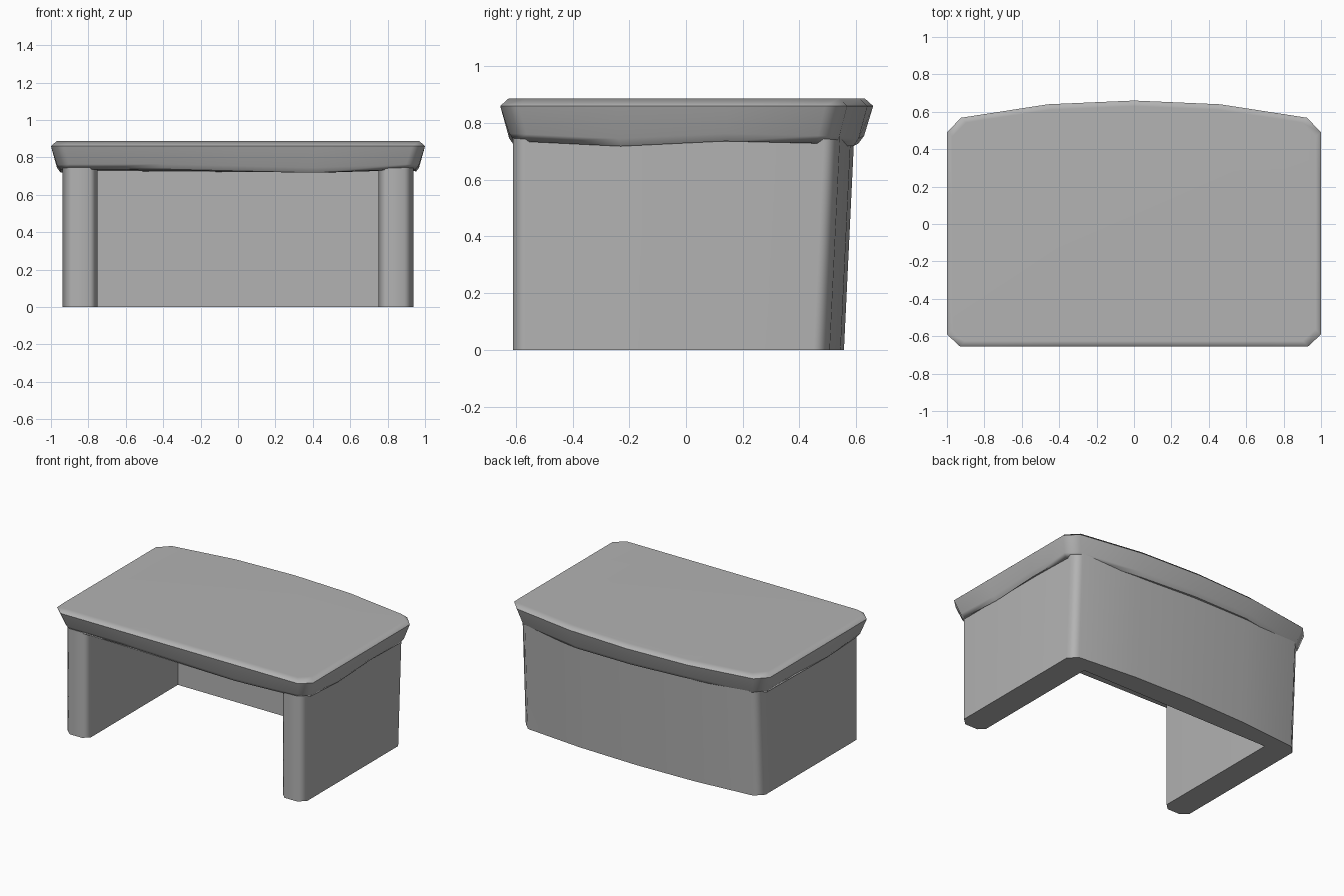
import bpy, bmesh
from math import sin, pi

old = bpy.data.objects.get("Cube")
if old:
    bpy.data.objects.remove(old)

GREY = (0.45, 0.45, 0.45, 1)
mat = bpy.data.materials.new("plain grey")
mat.use_nodes = True
mat.diffuse_color = GREY
mat.node_tree.nodes["Principled BSDF"].inputs["Base Color"].default_value = GREY


def loft(name, rings):
    """Skin a stack of equal outlines, bottom to top, and cap both ends."""
    bm = bmesh.new()
    loops = [[bm.verts.new(p) for p in ring] for ring in rings]
    n = len(loops[0])
    for low, high in zip(loops, loops[1:]):
        for i in range(n):
            j = (i + 1) % n
            bm.faces.new((low[i], low[j], high[j], high[i]))
    bm.faces.new(loops[0][::-1])
    bm.faces.new(loops[-1])
    bmesh.ops.recalc_face_normals(bm, faces=bm.faces)
    mesh = bpy.data.meshes.new(name)
    bm.to_mesh(mesh)
    bm.free()
    mesh.materials.append(mat)
    ob = bpy.data.objects.new(name, mesh)
    bpy.context.collection.objects.link(ob)
    bpy.ops.object.select_all(action="DESELECT")
    ob.select_set(True)
    bpy.context.view_layer.objects.active = ob
    bpy.ops.object.shade_smooth_by_angle(angle=0.9)
    weighted = ob.modifiers.new("flat centres", "WEIGHTED_NORMAL")
    weighted.keep_sharp = True
    return ob


def mirrored(half):
    """Close a right-hand outline that runs from x = 0 to x = 0."""
    return half + [(-x, y) for x, y in reversed(half) if x > 0]


# Desk top: bowed back, clipped corners, slightly wavy lower edge
top_half = [(0, -0.655), (0.42, -0.655), (0.93, -0.655), (1, -0.59),
            (1, -0.25), (1, 0.15), (1, 0.49), (0.925, 0.568),
            (0.46, 0.64), (0, 0.66)]
top_outline = mirrored(top_half)


def top_ring(z, inset, wave):
    ring = []
    for x, y in top_outline:
        dip = wave * (sin(pi * x) if abs(x) < 0.9 else -sin(pi * y * 2))
        ring.append((x * (1 - inset), y * (1 - inset / 0.66), z - dip))
    return ring


loft("desk_top", [top_ring(0.728, 0.052, 0.01), top_ring(0.755, 0.032, 0.01),
                  top_ring(0.86, 0, 0), top_ring(0.887, 0.03, 0)])

# Desk body: two side panels and a bowed back panel in one U-shaped wall
outer = [(0.75, -0.57), (0.79, -0.61), (0.89, -0.61), (0.937, -0.565),
         (0.937, 0.45), (0.88, 0.507), (0.45, 0.545), (0, 0.557)]
body_outline = mirrored([(0, 0.4), (0.75, 0.4)] + outer)


def body_ring(z):
    lean = 0.048 * z
    return [(x, y + (lean if y > 0.44 else 0), z) for x, y in body_outline]


loft("desk_body", [body_ring(z) for z in (0, 0.25, 0.75)])
